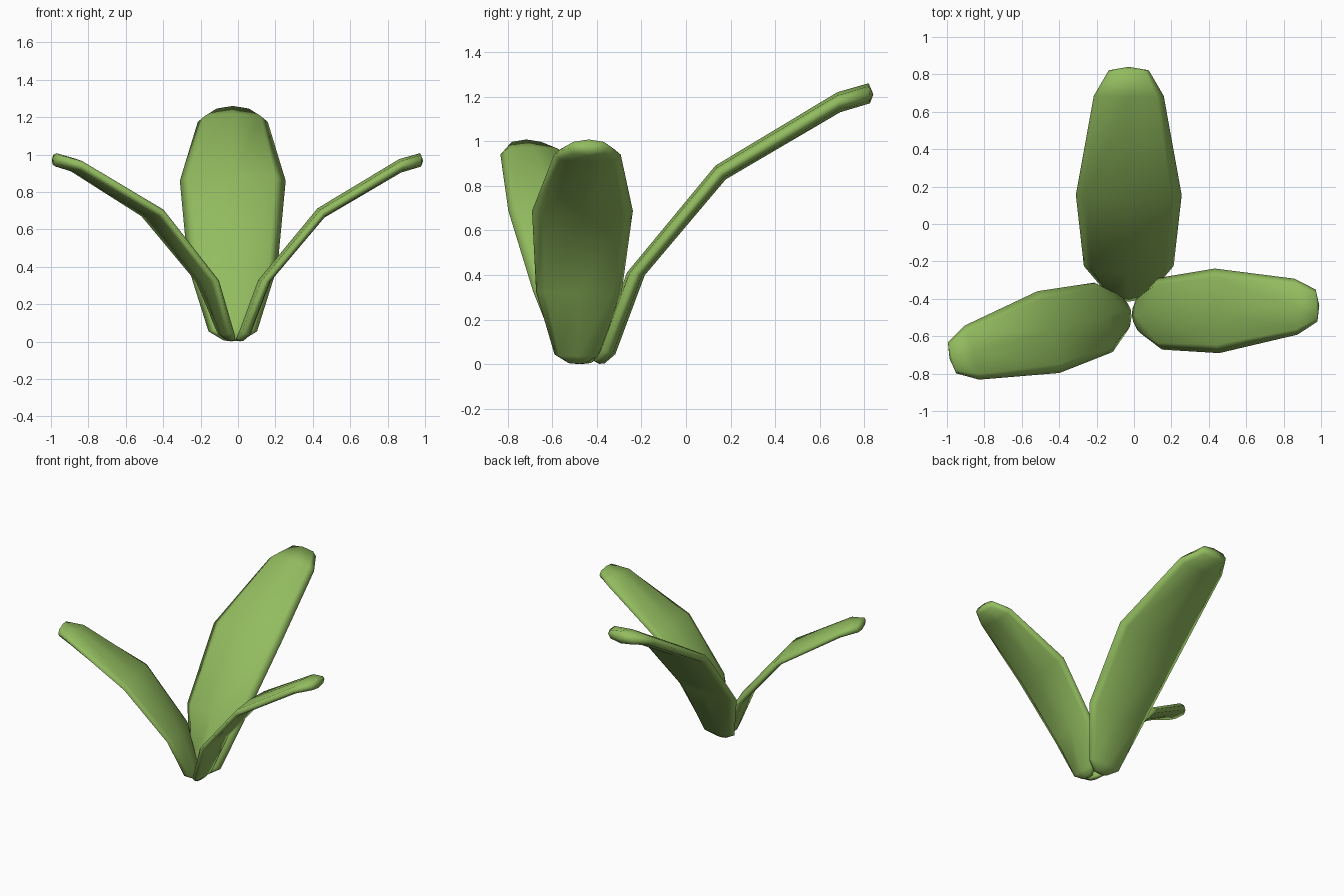
import bpy, bmesh, math
from mathutils import Vector

if "Cube" in bpy.data.objects:
    bpy.data.objects.remove(bpy.data.objects["Cube"])

green = bpy.data.materials.new("leaf green")
green.diffuse_color = (0.29, 0.505, 0.115, 1)
green.use_nodes = True
green.node_tree.nodes["Principled BSDF"].inputs["Base Color"].default_value = green.diffuse_color

# Rings along a leaf: (outward, height, half width, thickness offset outward, thickness offset up)
RINGS = [
    (0.000, 0.010, 0.055, -0.025, 0.006),
    (0.035, 0.055, 0.130, -0.038, 0.010),
    (0.165, 0.405, 0.240, -0.040, 0.006),
    (0.545, 0.860, 0.283, -0.023, 0.031),
    (1.075, 1.175, 0.187, -0.006, 0.045),
    (1.212, 1.215, 0.107, -0.003, 0.045),
]
# Flattened eight-sided cross-section: (across, through)
SECTION = [(1, 0), (0.8, 0.7), (0, 1), (-0.8, 0.7),
           (-1, 0), (-0.8, -0.7), (0, -1), (0.8, -0.7)]


def leaf(name, base, angle, scale):
    bm = bmesh.new()
    rows = []
    for r, z, w, dr, dz in RINGS:
        rows.append([bm.verts.new((r + t * dr, a * w, z + t * dz)) for a, t in SECTION])
    n = len(SECTION)
    for lo, hi in zip(rows, rows[1:]):
        for i in range(n):
            j = (i + 1) % n
            bm.faces.new((lo[i], lo[j], hi[j], hi[i]))
    # rounded base and tip caps
    for row, point in ((rows[0], (0.0, 0, 0.002)), (rows[-1], (1.23, 0, 1.21))):
        centre = bm.verts.new(point)
        for i in range(n):
            bm.faces.new((row[i], row[(i + 1) % n], centre))
    bmesh.ops.recalc_face_normals(bm, faces=bm.faces[:])
    for f in bm.faces:
        f.smooth = True
    mesh = bpy.data.meshes.new(name)
    bm.to_mesh(mesh)
    bm.free()
    mesh.materials.append(green)
    ob = bpy.data.objects.new(name, mesh)
    ob.location = Vector((base[0], base[1], 0))
    ob.rotation_euler.z = math.radians(angle)
    ob.scale = (scale,) * 3
    bpy.context.collection.objects.link(ob)


# One tall leaf at the back, two smaller ones to the sides
leaf("back_leaf", (-0.028, -0.39), 90, 1.0)
leaf("right_leaf", (0.008, -0.487), 3, 0.8)
leaf("left_leaf", (-0.036, -0.465), 195, 0.8)
